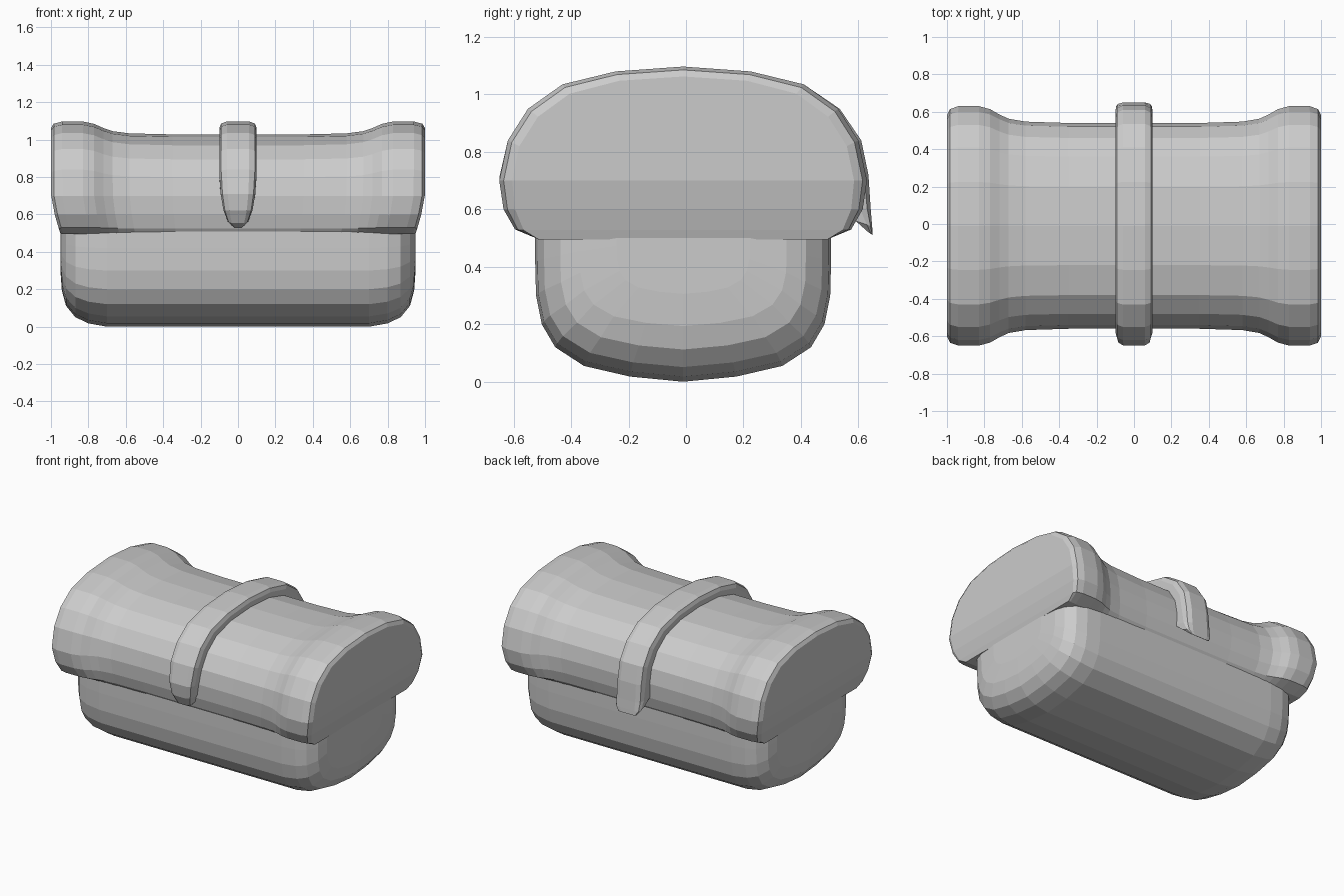
import bpy, bmesh

mat = bpy.data.materials.new("plain grey")
mat.diffuse_color = (0.6, 0.6, 0.6, 1)
CY = -0.01  # the body sits slightly forward


def loft(name, rings):
    """Skin closed rings and cap both ends with ladder quads."""
    bm = bmesh.new()
    vr = [[bm.verts.new(p) for p in r] for r in rings]
    n = len(vr[0])
    for a, b in zip(vr, vr[1:]):
        for i in range(n):
            j = (i + 1) % n
            bm.faces.new((a[i], a[j], b[j], b[i]))
    for r in (vr[0], vr[-1]):
        for i in range((n - 1) // 2):
            f = [r[i], r[i + 1], r[n - 2 - i], r[n - 1 - i]]
            bm.faces.new(list(dict.fromkeys(f)))
    bmesh.ops.recalc_face_normals(bm, faces=bm.faces)
    me = bpy.data.meshes.new(name)
    bm.to_mesh(me)
    bm.free()
    me.materials.append(mat)
    ob = bpy.data.objects.new(name, me)
    bpy.context.collection.objects.link(ob)
    return ob


def mirror_y(half):
    """Half profile ending on the centre line -> full profile."""
    return half + [(-y, z) for y, z in reversed(half[:-1])]


def both_ends(stations):
    return [(-s[0], *s[1:]) for s in stations] + list(reversed(stations))


# Lower body: rounded trough
base = mirror_y([(0.515, 0.51), (0.515, 0.42), (0.512, 0.30), (0.492, 0.20),
                 (0.445, 0.12), (0.345, 0.055), (0.185, 0.018), (0, 0.0)])
base_st = [(0.95, 0.45, 0.40), (0.942, 0.70, 0.62), (0.92, 0.83, 0.78),
           (0.87, 0.94, 0.90), (0.80, 0.985, 0.965), (0.70, 1, 1)]
loft("chest_base", [[(x, CY + y * sy, 0.51 - (0.51 - z) * sz) for y, z in base]
                    for x, sy, sz in both_ends(base_st)])

# Domed lid: blend between the flared end profile and the slimmer middle
end = mirror_y([(0.50, 0.495), (0.585, 0.53), (0.625, 0.60), (0.64, 0.70),
                (0.61, 0.84), (0.54, 0.95), (0.42, 1.035), (0.235, 1.08),
                (0, 1.097)])
mid = mirror_y([(0.505, 0.495), (0.525, 0.525), (0.545, 0.60), (0.55, 0.70),
                (0.53, 0.80), (0.47, 0.895), (0.37, 0.97), (0.21, 1.015),
                (0, 1.028)])
lid_st = [(1.0, 0.5), (0.985, 0.17), (0.94, 0.0), (0.83, 0.0), (0.77, 0.18),
          (0.72, 0.5), (0.67, 0.75), (0.58, 0.92), (0.35, 1.0)]


def lid_ring(x, t):
    ring = []
    for (y0, z0), (y1, z1) in zip(end, mid):
        y, z = y0 + (y1 - y0) * t, z0 + (z1 - z0) * t
        # the ends draw in towards the base below the widest height
        k = max(0, (0.72 - z) / 0.22)
        ring.append((x * (1 - 0.05 * k ** 1.5), CY + y, z))
    return ring


loft("lid", [lid_ring(x, t) for x, t in both_ends(lid_st)])

# Centre strap: (outer y, outer z, inner y, inner z, half width)
strap = [(-0.56, 0.53, -0.50, 0.55, 0.025), (-0.605, 0.555, -0.50, 0.58, 0.055),
         (-0.638, 0.62, -0.50, 0.63, 0.078), (-0.65, 0.71, -0.50, 0.70, 0.092),
         (-0.62, 0.84, -0.49, 0.79, 0.1), (-0.55, 0.95, -0.44, 0.87, 0.1),
         (-0.43, 1.035, -0.35, 0.94, 0.1), (-0.245, 1.08, -0.2, 0.98, 0.1),
         (-0.01, 1.097, -0.01, 0.99, 0.1), (0.225, 1.08, 0.18, 0.98, 0.1),
         (0.41, 1.035, 0.33, 0.94, 0.1), (0.535, 0.95, 0.42, 0.87, 0.1),
         (0.61, 0.84, 0.47, 0.79, 0.1), (0.635, 0.72, 0.48, 0.70, 0.1),
         (0.643, 0.60, 0.52, 0.62, 0.1), (0.648, 0.54, 0.59, 0.56, 0.095),
         (0.65, 0.51, 0.635, 0.52, 0.07)]
# rounded cross-section: (width factor, depth factor towards the lid)
section = [(1, 1), (1, 0.32), (0.9, 0.1), (0.6, 0.0)]
section += [(-w, d) for w, d in reversed(section)]
loft("strap", [[(w * hw, oy + (iy - oy) * d, oz + (iz - oz) * d)
                for w, d in section] for oy, oz, iy, iz, hw in strap])
